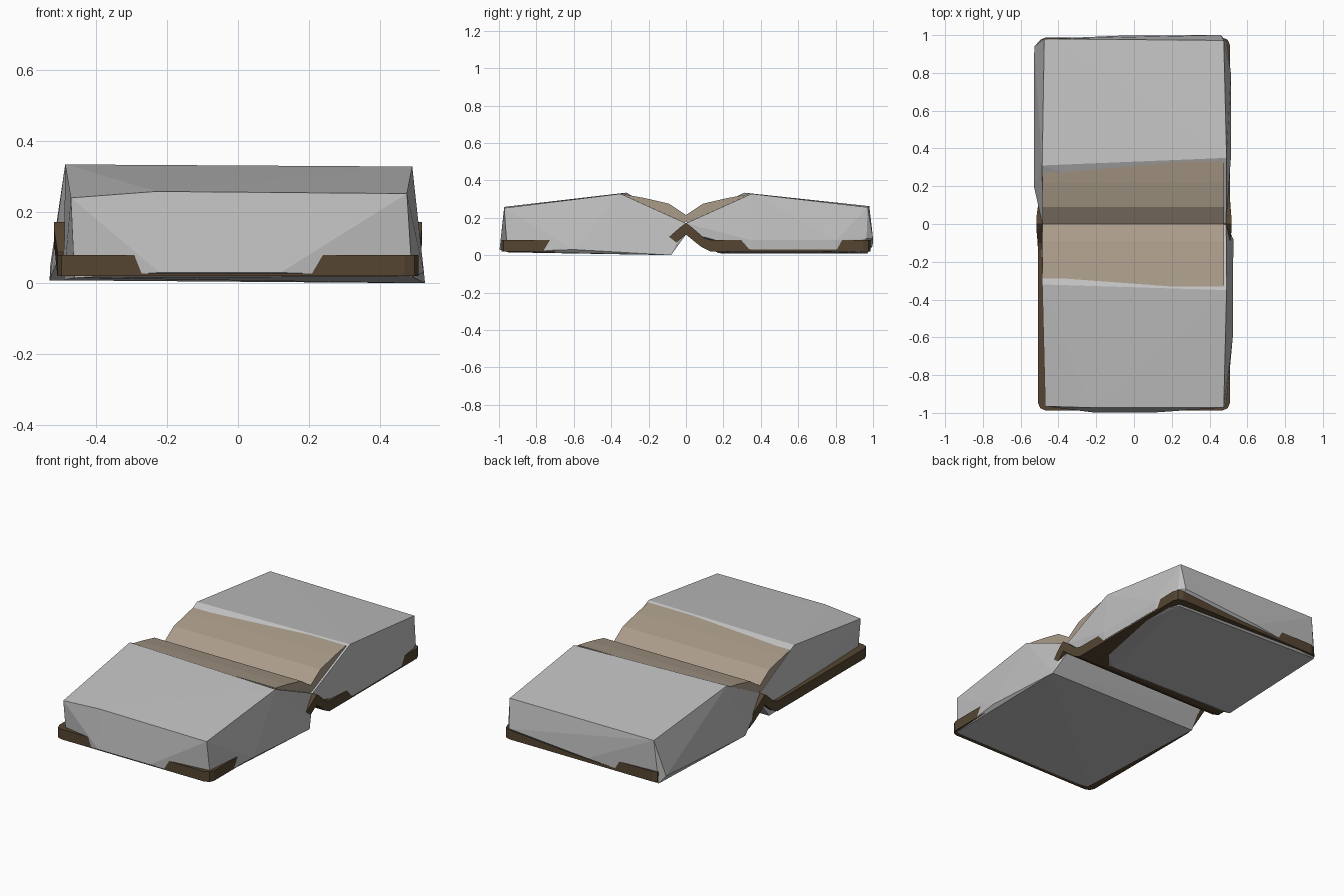
import bpy, bmesh

if "Cube" in bpy.data.objects:
    bpy.data.objects.remove(bpy.data.objects["Cube"])

def material(name, rgb):
    m = bpy.data.materials.new(name)
    m.diffuse_color = (*rgb, 1)
    m.use_nodes = True
    m.node_tree.nodes["Principled BSDF"].inputs["Base Color"].default_value = m.diffuse_color
    return m

GREY = material("paper grey", (0.53, 0.53, 0.53))
TAN = material("page tan", (0.40, 0.33, 0.25))
BROWN = material("cover brown", (0.09, 0.06, 0.032))

def finish(bm, name, mat):
    bmesh.ops.recalc_face_normals(bm, faces=bm.faces)
    me = bpy.data.meshes.new(name)
    bm.to_mesh(me)
    bm.free()
    me.materials.append(mat)
    ob = bpy.data.objects.new(name, me)
    bpy.context.collection.objects.link(ob)
    return ob

def mirrored(half):
    """Profile reflected across y = 0 (the first and last points lie on the axis)."""
    return half + [(-y, z) for y, z in reversed(half[1:-1])]

def extrude_profile(profile, x0, x1):
    bm = bmesh.new()
    f = bm.faces.new([bm.verts.new((x0, y, z)) for y, z in profile])
    ext = bmesh.ops.extrude_face_region(bm, geom=[f])["geom"]
    bmesh.ops.translate(bm, vec=(x1 - x0, 0, 0),
                        verts=[v for v in ext if isinstance(v, bmesh.types.BMVert)])
    return bm

def hull(name, pts, mat):
    bm = bmesh.new()
    for p in pts:
        bm.verts.new(p)
    res = bmesh.ops.convex_hull(bm, input=bm.verts)
    junk = {g for g in res["geom_interior"] + res["geom_unused"]
            if isinstance(g, bmesh.types.BMVert)}
    bmesh.ops.delete(bm, geom=list(junk), context='VERTS')
    return finish(bm, name, mat)

# cover: bent sheet with raised spine and clipped corners
bm = extrude_profile(mirrored([(0, .172), (.03, .15), (.10, .09), (.14, .08), (.987, .08),
                               (.987, .02), (.13, .02), (.08, .045), (0, .11)]), -.508, .508)
corners = [e for e in bm.edges
           if all(abs(v.co.y) > .9 for v in e.verts)
           and abs(e.verts[0].co.x - e.verts[1].co.x) < 1e-4
           and abs(e.verts[0].co.y - e.verts[1].co.y) < 1e-4]
bmesh.ops.bevel(bm, geom=corners, offset=.04, segments=2, profile=.5, affect='EDGES')
for v in bm.verts:
    if abs(v.co.y) < .05:
        v.co.x *= 1.018
finish(bm, "book_cover", BROWN)

# curved pages sinking into the gutter
finish(extrude_profile(mirrored([(0, .215), (.09, .275), (.22, .305), (.33, .325),
                                 (.33, .10), (.10, .10), (0, .18)]), -.484, .477),
       "gutter_pages", TAN)

# front page block
hull("front_page_block", [
    (-.486, -.32, .334), (.49, -.35, .328),
    (-.47, -.965, .24), (-.23, -.972, .258), (.475, -.972, .252),
    (-.22, -.997, .03), (.12, -.997, .03), (-.46, -.95, .015), (.49, -.955, .018),
    (.523, -.60, .03), (.526, -.08, 0), (-.49, -.08, .008),
    (-.485, 0, .17), (.488, 0, .17), (-.485, -.004, .105), (.488, -.004, .105)], GREY)

# back page block
hull("back_page_block", [
    (-.486, .31, .334), (.49, .35, .328),
    (-.475, .98, .262), (.475, .972, .256),
    (.46, 1, .09), (-.05, .998, .05), (.49, .965, .09),
    (-.50, .97, .01), (-.528, .94, .05), (-.53, .20, .008),
    (.45, .93, .012), (.30, .17, .012),
    (.513, .35, .08), (.513, .80, .08), (.509, .35, .03), (.509, .80, .03),
    (-.485, 0, .17), (.488, 0, .17), (-.485, .01, .12), (.485, .01, .12)], GREY)
